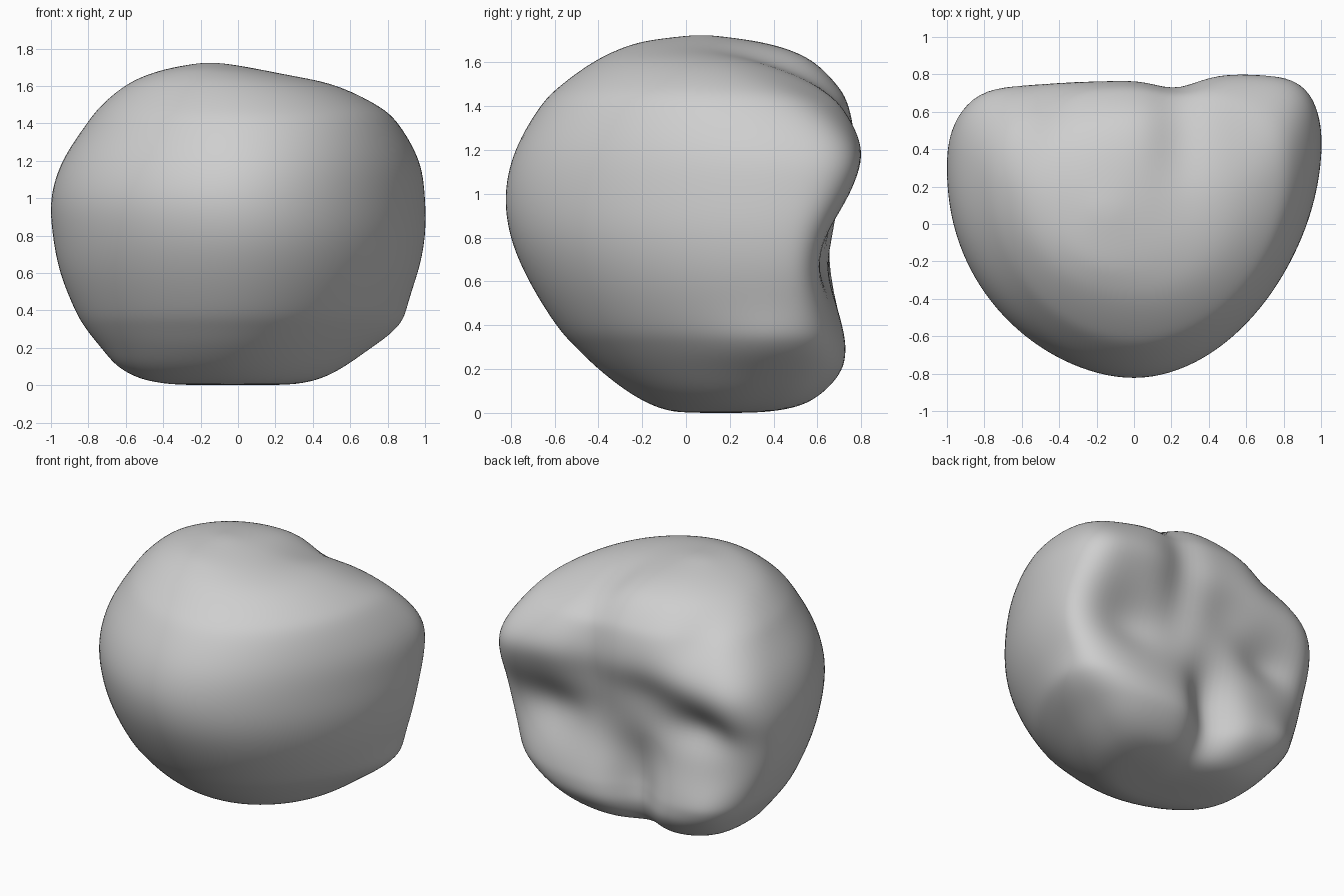
import bpy, bmesh, math
from mathutils import Vector

cube = bpy.data.objects.get("Cube")
if cube:
    bpy.data.objects.remove(cube, do_unlink=True)

SEGMENTS, STEPS = 128, 7

# Height profile: z, left x, right x, front y, back y, widest y
PROFILE = [
    (0, -.3, .25, -.02, .33, .18),
    (.03, -.5, .42, -.14, .52, .22),
    (.1, -.64, .56, -.27, .64, .26),
    (.2, -.73, .68, -.4, .72, .28),
    (.3, -.81, .79, -.505, .735, .3),
    (.4, -.87, .87, -.595, .72, .31),
    (.6, -.95, .96, -.72, .68, .32),
    (.8, -.99, 1, -.805, .69, .32),
    (1, -1, 1, -.83, .74, .32),
    (1.2, -.94, .97, -.785, .78, .3),
    (1.4, -.81, .86, -.67, .745, .25),
    (1.5, -.73, .75, -.57, .69, .21),
    (1.6, -.61, .55, -.43, .59, .15),
    (1.66, -.49, .32, -.31, .47, .11),
    (1.7, -.35, .08, -.18, .31, .08),
    (1.727, -.19, -.11, .04, .1, .07),
]

# Back relief: x, z, width, height, depth along y
RELIEF = [
    (.56, .74, .22, .17, -.09),     # right hollow
    (-.55, .86, .2, .15, -.12),     # left hollow
    (-.18, 1.02, .22, .17, -.06),   # middle hollow
    (-.07, .33, .14, .32, -.19),    # lower groove
    (.22, 1.12, .1, .42, -.08),     # upper groove
    (.55, 1.2, .2, .2, .04),        # upper right lobe
    (.88, 1.12, .2, .28, .09),      # right rear corner
    (-.84, 1.08, .18, .25, .05),    # left rear corner
    (-.64, .33, .15, .15, .04),     # lower left lobe
    (-.52, 1.42, .12, .15, -.05),   # upper left notch
]


def bell(a, b, wide, high):
    return math.exp(-(a / wide) ** 2 - (b / high) ** 2)


def smoothstep(t):
    t = min(max(t, 0), 1)
    return t * t * (3 - 2 * t)


def spline_rows(rows, steps):
    """Smooth curve through every row."""
    pts = [rows[0]] + rows + [rows[-1]]
    for i in range(1, len(pts) - 2):
        for k in range(steps):
            t = k / steps
            yield [b + .5 * t * (c - a + t * (2 * a - 5 * b + 4 * c - d
                   + t * (3 * (b - c) + d - a)))
                   for a, b, c, d in zip(*pts[i - 1:i + 3])]
    yield list(rows[-1])


def surface_point(row, angle):
    z, x0, x1, front, back, mid = row
    c, s = math.cos(angle), math.sin(angle)
    body = smoothstep((1.7 - z) / .6)
    # rounded heart-shaped plan: tapered front, squarer back
    if s > 0:
        power = 2 + body * (1.6 + .3 * c)
    else:
        power = 2 - body * (.14 + .1 * c)
    r = (abs(c) ** power + abs(s) ** power) ** (-1 / power)
    mid += .06 * c * body
    x = (x0 + x1) / 2 + (x1 - x0) / 2 * c * r
    y = mid + s * r * (back - mid if s > 0 else mid - front)
    rear = smoothstep(s * 1.8)
    y += rear * sum(d * bell(x - px, z - pz, w, h) for px, pz, w, h, d in RELIEF)
    # lower right corner bulge
    x += .05 * smoothstep(c * 1.5) * bell(y - .4, z - .3, .3, .14)
    # dip running over the top towards the rear
    crown = smoothstep((z - 1.1) / .4)
    z -= crown * (.05 * bell(x - .25, y - .5, .13, .35)
                  + .035 * bell(x - .5, y - .55, .25, .3))
    return Vector((x, y, z))


# Body: loft of horizontal rings
bm = bmesh.new()
rings = []
for row in spline_rows(PROFILE, STEPS):
    rings.append([bm.verts.new(surface_point(row, math.tau * i / SEGMENTS))
                  for i in range(SEGMENTS)])
for low, high in zip(rings, rings[1:]):
    for i in range(SEGMENTS):
        j = (i + 1) % SEGMENTS
        bm.faces.new((low[i], low[j], high[j], high[i]))
for ring in (rings[0], rings[-1]):
    centre = bm.verts.new(sum((v.co for v in ring), Vector()) / SEGMENTS)
    for i in range(SEGMENTS):
        bm.faces.new((ring[i], ring[(i + 1) % SEGMENTS], centre))

# Soften the relief
for _ in range(12):
    bmesh.ops.smooth_vert(bm, verts=bm.verts, factor=.5,
                          use_axis_x=True, use_axis_y=True, use_axis_z=True)
bmesh.ops.recalc_face_normals(bm, faces=bm.faces)

# Rest the underside on the ground
ground = min(v.co.z for v in bm.verts)
bmesh.ops.translate(bm, verts=bm.verts, vec=(0, 0, -ground))

mesh = bpy.data.meshes.new("lumpy_body")
bm.to_mesh(mesh)
bm.free()
mesh.polygons.foreach_set("use_smooth", [True] * len(mesh.polygons))
body = bpy.data.objects.new("lumpy_body", mesh)
bpy.context.collection.objects.link(body)

grey = bpy.data.materials.new("light_grey")
grey.use_nodes = True
colour = (.62, .62, .62, 1)
grey.diffuse_color = colour
grey.node_tree.nodes["Principled BSDF"].inputs["Base Color"].default_value = colour
mesh.materials.append(grey)
